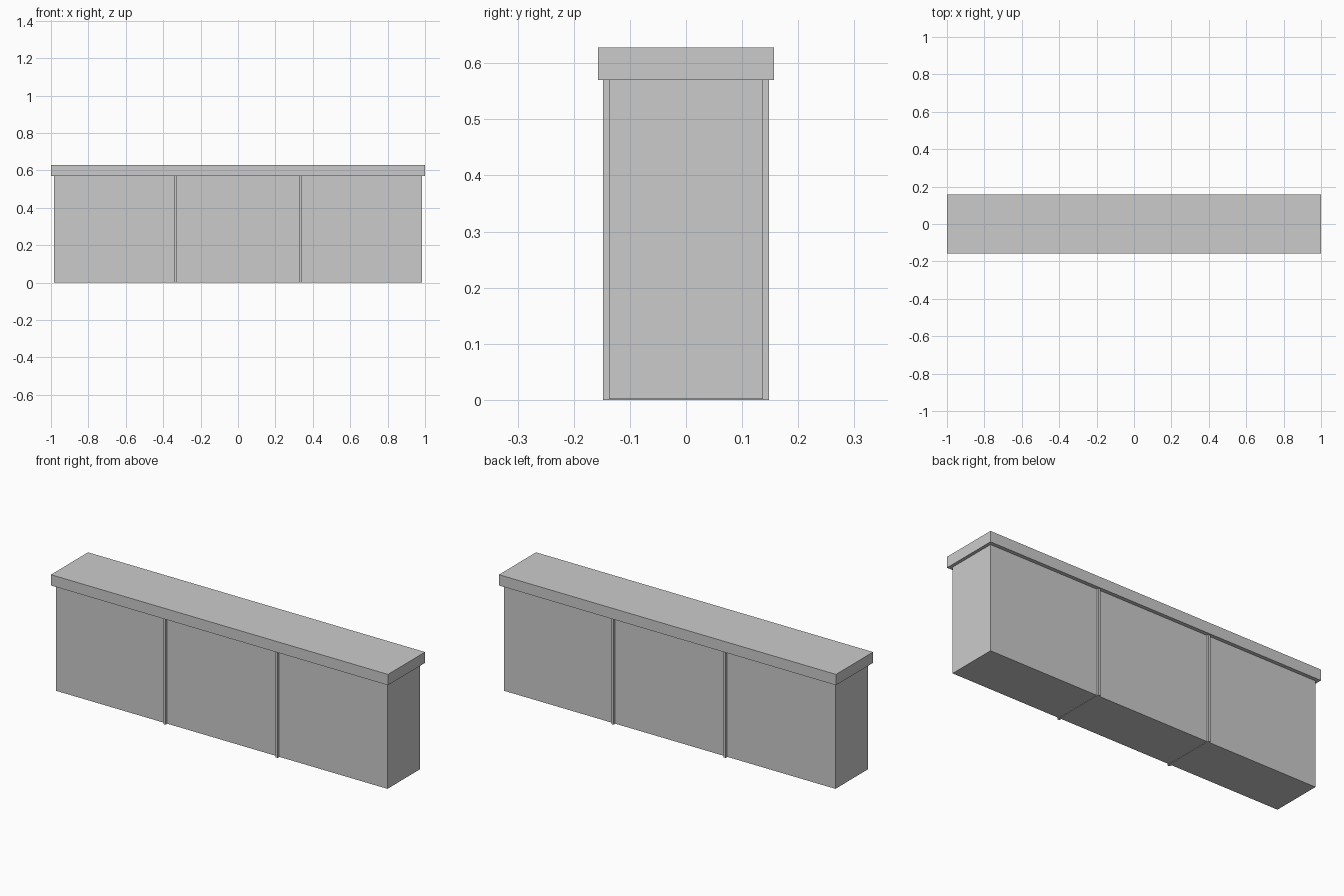
import bpy

if "Cube" in bpy.data.objects:
    bpy.data.objects.remove(bpy.data.objects["Cube"])


def box(name, x, hx, hy, z0, z1):
    """Box centred on y = 0, given half sizes in x and y and its z range."""
    bpy.ops.mesh.primitive_cube_add(size=1, location=(x, 0, (z0 + z1) / 2))
    ob = bpy.context.object
    ob.name = name
    ob.scale = (2 * hx, 2 * hy, z1 - z0)
    bpy.ops.object.transform_apply(location=False, rotation=False, scale=True)
    return ob


# Main wall block
box("wall_body", 0, 0.983, 0.137, 0.002, 0.57)

# Overhanging top slab
box("top_cap", 0, 1.0, 0.157, 0.57, 0.628)

# Thin dividers that stand proud of both long faces
for side, x in (("left", -0.333), ("right", 0.333)):
    box(f"divider_{side}", x, 0.0065, 0.148, 0.0, 0.57)
